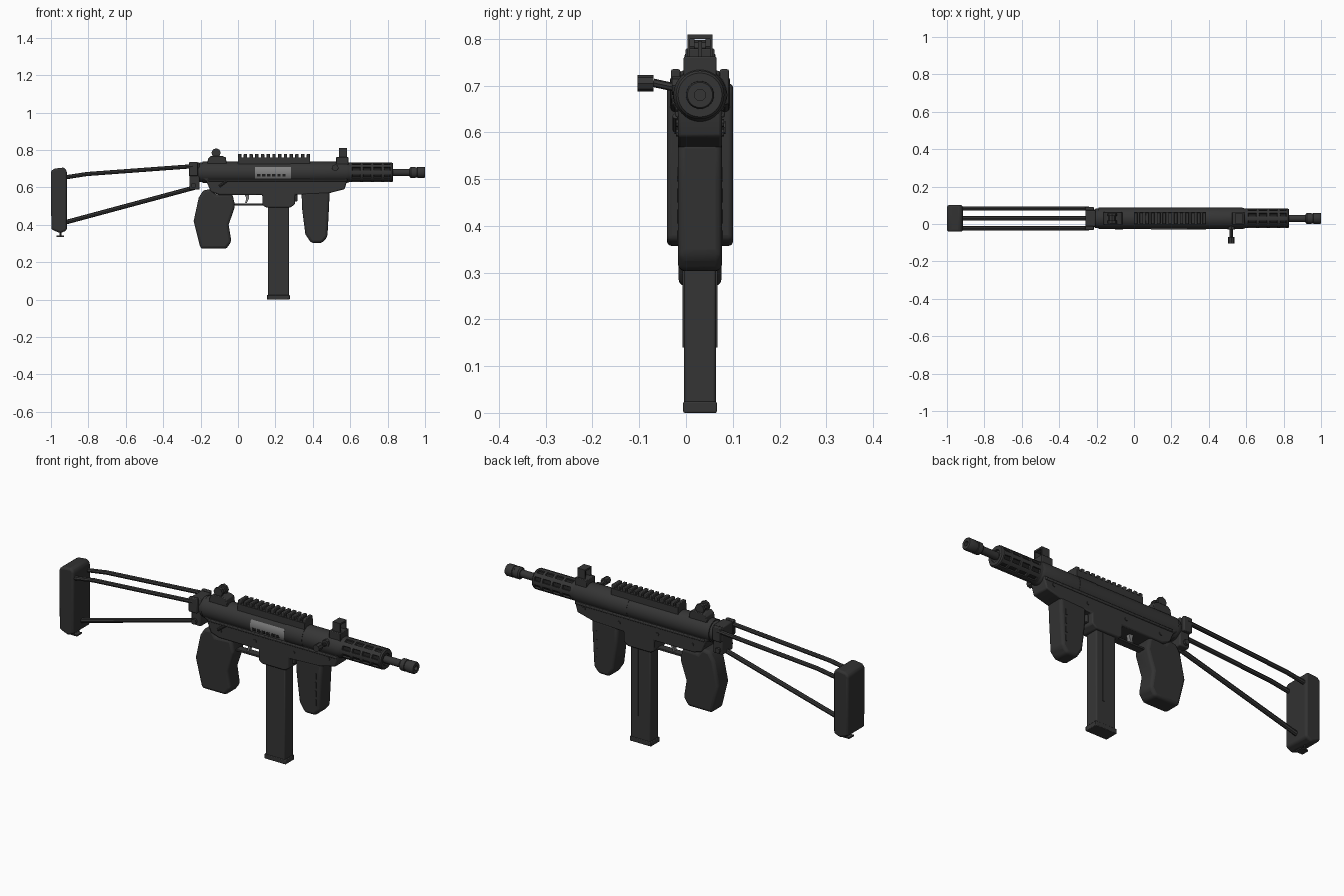
import bpy, bmesh, math
from mathutils import Vector

if "Cube" in bpy.data.objects:
    bpy.data.objects.remove(bpy.data.objects["Cube"])

CY, CZ = 0.03, 0.68          # barrel axis


def material(name, v):
    m = bpy.data.materials.new(name)
    m.diffuse_color = (v, v, v, 1)
    m.use_nodes = True
    m.node_tree.nodes["Principled BSDF"].inputs["Base Color"].default_value = m.diffuse_color
    return m


METAL = material("dark_metal", 0.036)
GRIP = material("grip_polymer", 0.032)
HOLE = material("black_recess", 0.012)
STEEL = material("bright_steel", 0.22)


def finish(name, bm, mat, bevel=0, seg=2):
    bmesh.ops.recalc_face_normals(bm, faces=bm.faces)
    me = bpy.data.meshes.new(name)
    bm.to_mesh(me)
    bm.free()
    ob = bpy.data.objects.new(name, me)
    bpy.context.collection.objects.link(ob)
    me.materials.append(mat)
    if bevel:
        b = ob.modifiers.new("bevel", 'BEVEL')
        b.width, b.segments, b.limit_method = bevel, seg, 'ANGLE'
    return ob


def prism(name, pts, half, mat=METAL, bevel=0.0, cy=CY, seg=2):
    """Side profile (x, z) extruded across y."""
    bm = bmesh.new()
    f = bm.faces.new([bm.verts.new((x, cy - half, z)) for x, z in pts])
    r = bmesh.ops.extrude_face_region(bm, geom=[f])
    vs = [g for g in r['geom'] if isinstance(g, bmesh.types.BMVert)]
    bmesh.ops.translate(bm, verts=vs, vec=(0, 2 * half, 0))
    return finish(name, bm, mat, bevel, seg)


def box(name, x0, x1, z0, z1, half, mat=METAL, bevel=0.0, cy=CY):
    return prism(name, [(x0, z0), (x1, z0), (x1, z1), (x0, z1)], half, mat, bevel, cy)


def lathe_bm(pts, segs=32, a0=0, a1=360, cz=CZ):
    """Revolve (x, radius) points around the barrel axis."""
    bm = bmesh.new()
    full = a1 - a0 == 360
    n = segs if full else segs + 1
    rings = []
    for x, r in pts:
        ring = []
        for i in range(n):
            a = math.radians(a0 + (a1 - a0) * i / segs)
            ring.append(bm.verts.new((x, CY + r * math.cos(a), cz + r * math.sin(a))))
        rings.append(ring)
    for p, q in zip(rings, rings[1:]):
        for i in range(segs):
            j = (i + 1) % n
            bm.faces.new((p[i], p[j], q[j], q[i]))
    bmesh.ops.remove_doubles(bm, verts=bm.verts, dist=1e-5)
    return bm


def lathe(name, pts, mat=METAL, **k):
    return finish(name, lathe_bm(pts, **k), mat)


def rod(name, path, r, mat=METAL):
    """Round bar following a path."""
    cu = bpy.data.curves.new(name, 'CURVE')
    cu.dimensions, cu.bevel_depth, cu.bevel_resolution = '3D', r, 2
    cu.use_fill_caps = True
    sp = cu.splines.new('POLY')
    sp.points.add(len(path) - 1)
    for p, co in zip(sp.points, path):
        p.co = (*co, 1)
    tmp = bpy.data.objects.new("tmp", cu)
    bpy.context.collection.objects.link(tmp)
    bpy.context.view_layer.update()
    me = bpy.data.meshes.new_from_object(tmp.evaluated_get(bpy.context.evaluated_depsgraph_get()))
    bpy.data.objects.remove(tmp)
    me.name = name
    me.materials.clear()
    me.materials.append(mat)
    ob = bpy.data.objects.new(name, me)
    bpy.context.collection.objects.link(ob)
    return ob


# Receiver tube with rear cap and front shoulder
lathe("receiver_tube", [(-0.215, 0), (-0.215, 0.045), (-0.205, 0.052), (-0.19, 0.052),
                        (-0.19, 0.057), (0.28, 0.057), (0.28, 0.0585), (0.385, 0.0585),
                        (0.385, 0.057), (0.58, 0.057), (0.595, 0.052), (0.595, 0)])

# Slotted barrel shroud
edges = [0.61, 0.655, 0.668, 0.711, 0.724, 0.767, 0.78, 0.815]
bm = lathe_bm([(0.59, 0), (0.59, 0.052)] + [(x, 0.052) for x in edges]
              + [(0.823, 0.052), (0.83, 0.047), (0.83, 0.03), (0.824, 0.028), (0.824, 0)])
bmesh.ops.recalc_face_normals(bm, faces=bm.faces)
slots = []
for f in bm.faces:
    c = f.calc_center_median()
    a = math.degrees(math.atan2(c.z - CZ, c.y - CY)) % 45
    if abs(a - 22.5) < 8 and any(p < c.x < q for p, q in zip(edges[::2], edges[1::2])):
        slots.append(f)
for f in slots:
    f.material_index = 1
r = bmesh.ops.inset_region(bm, faces=slots, thickness=0.002, depth=-0.007)
for f in r['faces']:
    f.material_index = 0
finish("barrel_shroud", bm, METAL).data.materials.append(HOLE)

# Barrel and muzzle
lathe("barrel", [(0.82, 0), (0.82, 0.019), (0.925, 0.019), (0.925, 0)], segs=24)
lathe("muzzle", [(0.918, 0), (0.918, 0.024), (0.925, 0.03), (0.948, 0.03), (0.95, 0.027), (0.958, 0.027),
                 (0.96, 0.03), (0.995, 0.03), (1.0, 0.027), (1.0, 0.012), (0.96, 0.012), (0.96, 0)], segs=24)

# Lower receiver with magazine well
prism("lower_receiver", [(-0.19, 0.645), (-0.17, 0.635), (-0.145, 0.575), (-0.1, 0.56), (0.13, 0.56),
                         (0.13, 0.505), (0.15, 0.492), (0.28, 0.492), (0.305, 0.51), (0.305, 0.56),
                         (0.48, 0.567), (0.57, 0.59), (0.585, 0.64), (0.585, 0.67), (-0.19, 0.67)],
      0.047, bevel=0.006)
box("receiver_ledge", -0.16, 0.58, 0.632, 0.645, 0.053, bevel=0.004)
for i, (x, z) in enumerate([(-0.09, 0.60), (0.11, 0.60), (0.33, 0.60), (0.53, 0.62)]):
    rod(f"receiver_pin_{i}", [(x, CY - 0.051, z), (x, CY + 0.051, z)], 0.009)
rod("selector_lever", [(-0.10, CY - 0.052, 0.605), (-0.06, CY - 0.052, 0.635)], 0.007)

# Ejection port cover: curved plate on the front side with dark slots
lathe("ejection_port", [(0.09, 0.055), (0.09, 0.0595), (0.283, 0.0595), (0.283, 0.055)], STEEL,
      segs=8, a0=150, a1=212)
for i in range(6):
    x = 0.102 + i * 0.027
    box(f"port_slot_{i}", x, x + 0.018, 0.658, 0.672, 0.004, HOLE, cy=-0.0265)

# Top rail
box("rail_base", 0.0, 0.385, 0.725, 0.76, 0.034)
for i in range(13):
    x = i * 0.0306
    box(f"rail_tooth_{i}", x, x + 0.018, 0.755, 0.779, 0.031, bevel=0.003)

# Rear sight
prism("rear_sight_base", [(-0.165, 0.725), (-0.06, 0.725), (-0.065, 0.76), (-0.085, 0.768),
                          (-0.145, 0.768), (-0.16, 0.755)], 0.033, bevel=0.003)
for s in (-1, 1):
    rod(f"rear_sight_ear_{s}", [(-0.117, CY + s * 0.012, 0.784), (-0.117, CY + s * 0.027, 0.784)], 0.025)
rod("rear_sight_drum", [(-0.117, CY - 0.02, 0.78), (-0.117, CY + 0.02, 0.78)], 0.018)

# Front sight: hood with post
box("front_sight_base", 0.525, 0.59, 0.72, 0.762, 0.035, bevel=0.003)
for s in (-1, 1):
    box(f"front_sight_wall_{s}", 0.54, 0.583, 0.755, 0.808, 0.003, cy=CY + s * 0.024)
box("front_sight_hood", 0.54, 0.583, 0.80, 0.809, 0.027)
box("front_sight_post", 0.555, 0.566, 0.755, 0.795, 0.004)

# Charging handle
rod("charging_stem", [(0.52, -0.01, 0.693), (0.52, -0.07, 0.706)], 0.009)
rod("charging_knob", [(0.52, -0.069, 0.705), (0.52, -0.104, 0.705)], 0.018)
rod("charging_boss", [(0.52, 0.0, 0.70), (0.52, -0.03, 0.70)], 0.02)

# Pistol grip, foregrip
prism("pistol_grip", [(-0.185, 0.585), (-0.14, 0.59), (-0.12, 0.56), (-0.03, 0.565), (-0.015, 0.50),
                      (-0.05, 0.40), (-0.035, 0.31), (-0.062, 0.272), (-0.2, 0.272),
                      (-0.237, 0.42), (-0.21, 0.545)], 0.046, GRIP, 0.014, seg=3)
prism("foregrip", [(0.34, 0.575), (0.49, 0.58), (0.487, 0.50), (0.478, 0.335), (0.45, 0.303),
                   (0.39, 0.303), (0.36, 0.35), (0.342, 0.49)], 0.047, GRIP, 0.014, seg=3)
for s in (-1, 1):
    for i in range(4):
        z = 0.36 + i * 0.045
        box(f"foregrip_rib_{s}_{i}", 0.453, 0.462, z, z + 0.03, 0.002, GRIP, cy=CY + s * 0.0475)

# Magazine
box("magazine", 0.16, 0.272, 0.01, 0.52, 0.034, bevel=0.005)
box("magazine_base", 0.155, 0.277, 0.0, 0.024, 0.036, bevel=0.003)
for s in (-1, 1):
    box(f"magazine_rib_{s}", 0.228, 0.236, 0.14, 0.49, 0.002, cy=CY + s * 0.035)
box("magazine_catch", 0.30, 0.318, 0.525, 0.565, 0.02, bevel=0.003)

# Trigger and guard
prism("trigger", [(0.035, 0.565), (0.06, 0.565), (0.058, 0.54), (0.046, 0.515), (0.038, 0.517), (0.044, 0.54)],
      0.01, STEEL)
box("trigger_guard", -0.03, 0.14, 0.504, 0.514, 0.02, bevel=0.002)

# Folding stock
box("stock_hinge", -0.26, -0.205, 0.588, 0.732, 0.043, bevel=0.006)
for s in (-1, 1):
    box(f"hinge_lug_{s}", -0.262, -0.215, 0.66, 0.735, 0.01, bevel=0.004, cy=CY + s * 0.052)
    y = CY + s * 0.053
    rod(f"upper_strut_{s}", [(-0.93, y, 0.652), (-0.9, y, 0.657), (-0.81, y, 0.671), (-0.24, y, 0.713)], 0.011)
rod("lower_strut", [(-0.93, CY, 0.411), (-0.22, CY, 0.602)], 0.012)
rod("hinge_pin", [(-0.238, CY - 0.055, 0.61), (-0.238, CY + 0.055, 0.61)], 0.014)
prism("butt_pad", [(-0.998, 0.375), (-0.95, 0.355), (-0.915, 0.37), (-0.915, 0.69), (-0.93, 0.706),
                   (-0.985, 0.7), (-1.0, 0.685)], 0.071, GRIP, 0.012, seg=3)
# Sling loop under the butt
rod("sling_loop", [(-0.95, CY - 0.02, 0.365), (-0.95, CY - 0.02, 0.34),
                   (-0.95, CY + 0.02, 0.34), (-0.95, CY + 0.02, 0.365)], 0.005)
box("sling_bar", -0.97, -0.93, 0.335, 0.342, 0.02)

# Smooth round surfaces, keep hard edges
for ob in bpy.context.scene.objects:
    ob.select_set(True)
    bpy.context.view_layer.objects.active = ob
bpy.ops.object.shade_smooth_by_angle(angle=math.radians(35))
